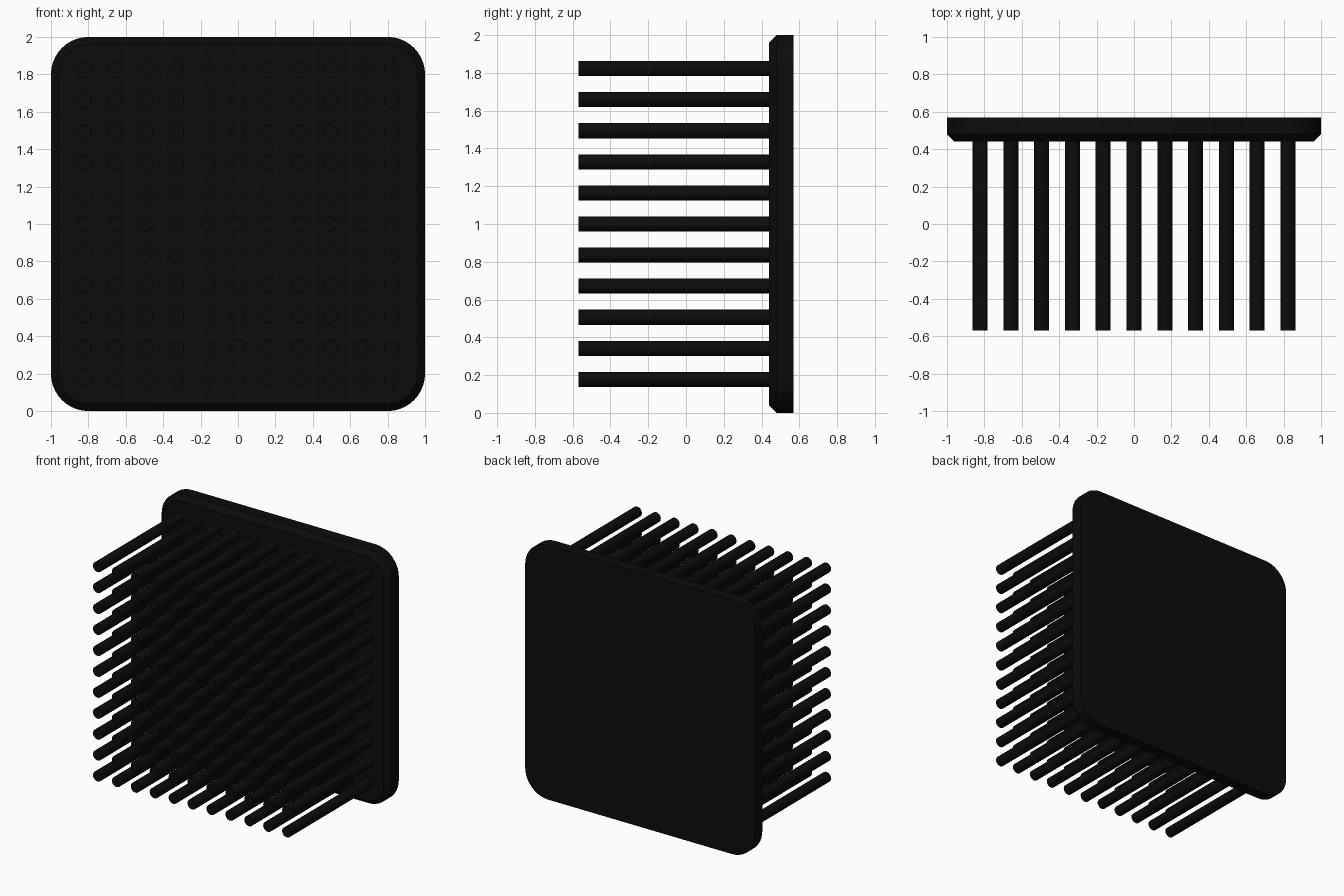
import bpy, bmesh, math
from mathutils import Matrix

cube = bpy.data.objects.get("Cube")
if cube:
    bpy.data.objects.remove(cube, do_unlink=True)

FRONT, BACK, FACE = -0.57, 0.57, 0.44      # pin tips, plate back, plate front
COUNT, FIRST, PIN_RADIUS = 11, 0.823, 0.04
STEP = 2 * FIRST / (COUNT - 1)

black = bpy.data.materials.new("matte black")
black.use_nodes = True
colour = (0.0035, 0.0035, 0.0035, 1)
black.diffuse_color = colour
black.node_tree.nodes["Principled BSDF"].inputs["Base Color"].default_value = colour


def make_object(name, bm):
    bmesh.ops.recalc_face_normals(bm, faces=bm.faces)
    mesh = bpy.data.meshes.new(name)
    bm.to_mesh(mesh)
    bm.free()
    mesh.materials.append(black)
    obj = bpy.data.objects.new(name, mesh)
    bpy.context.collection.objects.link(obj)
    bpy.ops.object.select_all(action="DESELECT")
    obj.select_set(True)
    bpy.context.view_layer.objects.active = obj
    bpy.ops.object.shade_smooth_by_angle(angle=math.radians(30))
    return obj


# Base plate: rounded corners, then a chamfer around the front face
bm = bmesh.new()
bmesh.ops.create_cube(bm, size=1, matrix=Matrix.Translation((0, (FACE + BACK) / 2, 1))
                      @ Matrix.Diagonal((2, BACK - FACE, 2, 1)))
corners = [e for e in bm.edges if abs(e.verts[0].co.y - e.verts[1].co.y) > 0.05]
bmesh.ops.bevel(bm, geom=corners, offset=0.2, segments=10, profile=0.5, affect="EDGES")
rim = [e for e in bm.edges if all(v.co.y < FACE + 0.01 for v in e.verts)]
bmesh.ops.bevel(bm, geom=rim, offset=0.04, segments=1, affect="EDGES")
make_object("base_plate", bm)

# Pins: one cylinder repeated over a square grid
bm = bmesh.new()
bmesh.ops.create_cone(bm, cap_ends=True, segments=24, radius1=PIN_RADIUS, radius2=PIN_RADIUS,
                      depth=FACE - FRONT,
                      matrix=Matrix.Translation((-FIRST, (FACE + FRONT) / 2, 1 - FIRST))
                      @ Matrix.Rotation(math.pi / 2, 4, "X"))
pins = make_object("pins", bm)
for name, offset in (("columns", (STEP, 0, 0)), ("rows", (0, 0, STEP))):
    array = pins.modifiers.new(name, "ARRAY")
    array.count = COUNT
    array.use_relative_offset = False
    array.use_constant_offset = True
    array.constant_offset_displace = offset
